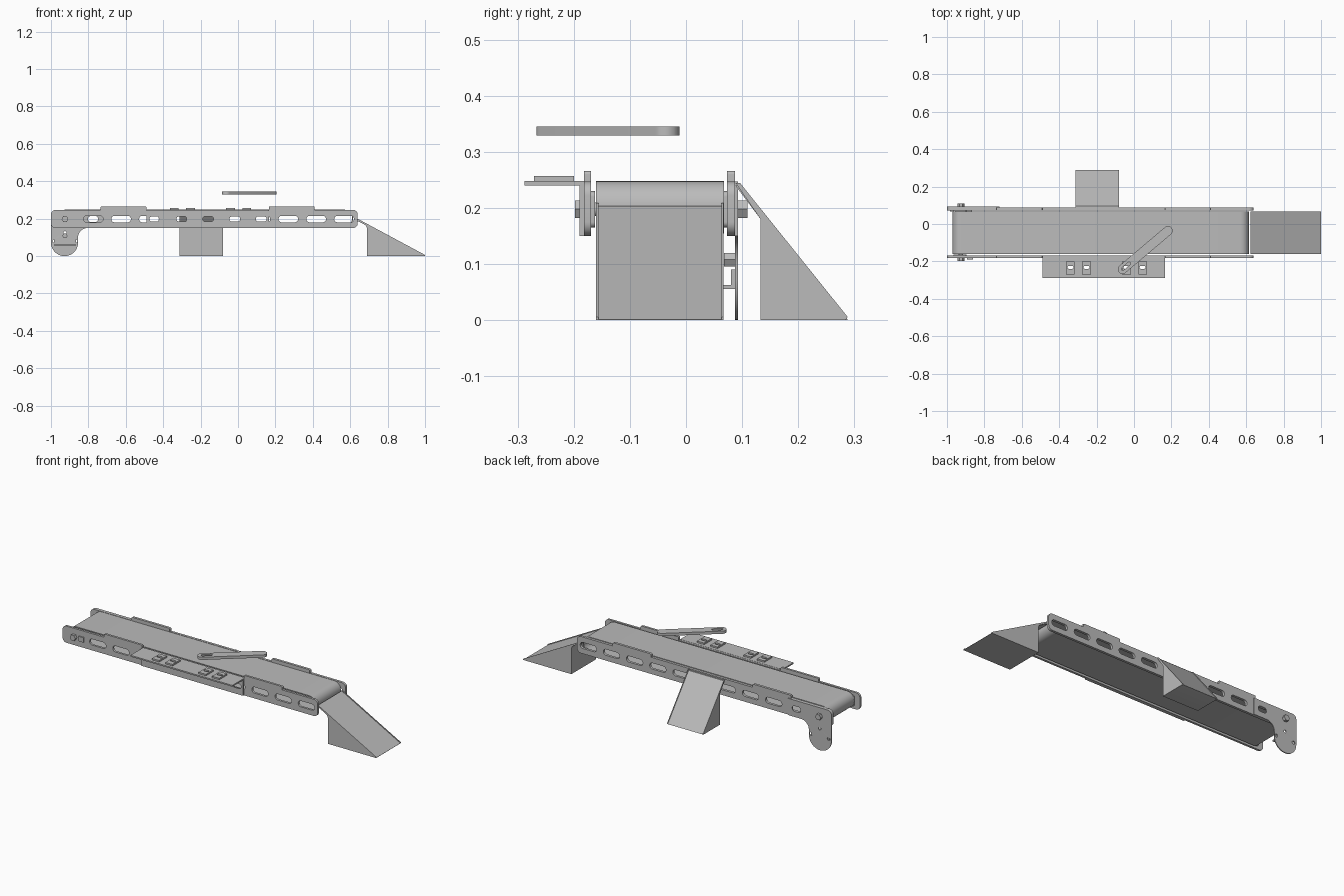
import bpy, bmesh, math
from mathutils import Vector

if "Cube" in bpy.data.objects:
    bpy.data.objects.remove(bpy.data.objects["Cube"])

grey = bpy.data.materials.new("plain grey")
grey.use_nodes = True
colour = (0.5, 0.5, 0.5, 1)
grey.diffuse_color = colour
grey.node_tree.nodes["Principled BSDF"].inputs["Base Color"].default_value = colour


def fillet(corners, steps=8):
    """Outline from (u, v, radius) corners, each rounded by its radius."""
    out = []
    for i, (u, v, r) in enumerate(corners):
        p = Vector((u, v))
        if r == 0:
            out.append(p)
            continue
        a = (Vector(corners[i - 1][:2]) - p).normalized()
        b = (Vector(corners[(i + 1) % len(corners)][:2]) - p).normalized()
        half = a.angle(b) / 2
        centre = p + (a + b).normalized() * (r / math.sin(half))
        start = p + a * (r / math.tan(half)) - centre
        end = p + b * (r / math.tan(half)) - centre
        sweep = math.pi - 2 * half
        for k in range(steps + 1):
            t = k / steps
            out.append(centre + (start * math.sin((1 - t) * sweep)
                                 + end * math.sin(t * sweep)) / math.sin(sweep))
    return out


def rect(u0, u1, v0, v1, r=0):
    return fillet([(u0, v0, r), (u1, v0, r), (u1, v1, r), (u0, v1, r)])


def slot(u, v, length, height):
    return rect(u - length / 2, u + length / 2, v - height / 2, v + height / 2, height * 0.495)


def disc(u, v, r, n=24):
    return [Vector((u + r * math.cos(2 * math.pi * k / n), v + r * math.sin(2 * math.pi * k / n)))
            for k in range(n)]


PLACE = {"xz": lambda u, v, w: (u, w, v),
         "yz": lambda u, v, w: (w, u, v),
         "xy": lambda u, v, w: (u, v, w)}


def slab(name, plane, lo, hi, *loops):
    """Extrude an outline (further loops are holes) between two depths."""
    curve = bpy.data.curves.new(name, "CURVE")
    curve.dimensions = "2D"
    curve.fill_mode = "BOTH"
    curve.extrude = (hi - lo) / 2
    for loop in loops:
        spline = curve.splines.new("POLY")
        spline.points.add(len(loop) - 1)
        for point, p in zip(spline.points, loop):
            point.co = (p[0], p[1], 0, 1)
        spline.use_cyclic_u = True
    temp = bpy.data.objects.new(name + " outline", curve)
    bpy.context.collection.objects.link(temp)
    bpy.context.view_layer.update()
    mesh = bpy.data.meshes.new_from_object(
        temp.evaluated_get(bpy.context.evaluated_depsgraph_get()))
    bpy.data.objects.remove(temp)
    bm = bmesh.new()
    bm.from_mesh(mesh)
    for v in bm.verts:
        v.co = PLACE[plane](v.co.x, v.co.y, v.co.z + (lo + hi) / 2)
    bmesh.ops.remove_doubles(bm, verts=bm.verts, dist=0.00005)
    bmesh.ops.recalc_face_normals(bm, faces=bm.faces)
    bm.to_mesh(mesh)
    bm.free()
    mesh.materials.clear()
    mesh.materials.append(grey)
    obj = bpy.data.objects.new(name, mesh)
    bpy.context.collection.objects.link(obj)
    bpy.ops.object.select_all(action="DESELECT")
    obj.select_set(True)
    bpy.context.view_layer.objects.active = obj
    bpy.ops.object.shade_smooth_by_angle(angle=math.radians(30))
    return obj


MID = 0.198      # height of the slot row
AXLE = -0.925    # x of the drive axle

# Side plates with raised guide tabs and a row of slots
side = fillet([(-1, 0.15, .025), (0.64, 0.15, .025), (0.64, 0.247, .025),
               (0.41, 0.247, 0), (0.41, 0.266, .006), (0.165, 0.266, .006), (0.165, 0.247, 0),
               (-0.49, 0.247, 0), (-0.49, 0.266, .006), (-0.735, 0.266, .006), (-0.735, 0.247, 0),
               (-1, 0.247, .025)])
side_slots = [slot(0.567 - 0.149 * i, MID, 0.105, 0.035) for i in range(10)]
slab("front_side_plate", "xz", -0.182, -0.169, side, *side_slots)
slab("back_side_plate", "xz", 0.073, 0.0875, side, *side_slots)

# Hollow belt loop
slab("belt", "xz", -0.16, 0.068,
     rect(-0.97, 0.615, 0.155, 0.248, 0.046), rect(-0.965, 0.61, 0.16, 0.243, 0.041))

# Drive roller, axle, bearings and bolts
slab("drive_roller", "xz", -0.155, 0.063, disc(AXLE, 0.2015, 0.04))
slab("drive_axle", "xz", -0.192, 0.1, disc(AXLE, MID, 0.012))
for name, lo, hi in (("front", -0.198, -0.182), ("back", 0.093, 0.11)):
    slab(name + "_axle_bolt", "xz", lo, hi, disc(AXLE, MID, 0.018, 6))
for name, lo, hi in (("front", -0.169, -0.162), ("back", 0.067, 0.073)):
    slab(name + "_bearing", "xz", lo, hi, rect(-0.965, -0.895, 0.165, 0.23, 0.01))
slab("tension_block", "xz", -0.189, -0.182, rect(-0.893, -0.862, 0.184, 0.212))

# Motor plate hanging from the back
motor_holes = [disc(AXLE + s * 0.057, 0.08, 0.009) for s in (-1, 1)]
slab("motor_plate", "xz", 0.0875, 0.093,
     fillet([(-1, 0.247, .025), (-0.72, 0.247, 0), (-0.72, 0.15, 0), (-0.855, 0.15, .05),
             (-0.855, 0, .072), (-1, 0, .072)]),
     slot(-0.775, MID, 0.055, 0.032), disc(AXLE, 0.125, 0.008), *motor_holes)
slab("motor_bracket_foot", "xz", 0.066, 0.0875, rect(-0.985, -0.865, 0.056, 0.063))
slab("motor_bracket_wall", "xz", 0.08, 0.0875, rect(-0.985, -0.865, 0.063, 0.09))
slab("motor_bolt", "xz", 0.068, 0.0875, disc(AXLE, 0.108, 0.014, 6))

# Sensor tray: flat shelf with a slotted flange against the front plate
slab("tray_flange", "xz", -0.19, -0.182, rect(-0.49, 0.165, 0.15, 0.248),
     *[slot(x, MID, 0.058, 0.027) for x in (-0.445, -0.3, -0.16, -0.017, 0.124)])
mounts = [x + s * 0.043 for x in (-0.297, 0.003) for s in (-1, 1)]
slab("tray_shelf", "xy", 0.24, 0.248, rect(-0.49, 0.165, -0.288, -0.182),
     *[slot(x, -0.232, 0.032, 0.016) for x in mounts])
for i, x in enumerate(mounts):
    slab(f"tray_mount_{i + 1}", "xy", 0.248, 0.257,
         rect(x - 0.023, x + 0.023, -0.271, -0.2), slot(x, -0.232, 0.032, 0.016))

# Slotted diverter arm held above the belt
arm = slab("diverter_arm", "xy", 0.329, 0.345, slot(0, 0, 0.368, 0.05),
           slot(-0.135, 0, 0.06, 0.016))
arm.location = (0.06, -0.139, 0)
arm.rotation_euler.z = math.atan2(0.203, 0.24)


def chute(name, plane, lo, hi, profile, drop):
    """Solid wedge with a thin raised lip along both sides."""
    lip = 0.004
    low = [(u, v - drop if top else v, r) for u, v, r, top in profile]
    full = [(u, v, r) for u, v, r, top in profile]
    slab(name + "_bed", plane, lo + lip, hi - lip, fillet(low))
    slab(name + "_lip_near", plane, lo, lo + lip, fillet(full))
    slab(name + "_lip_far", plane, hi - lip, hi, fillet(full))


# Exit ramp at the end, and side chute behind
chute("exit_ramp", "xz", -0.16, 0.067,
      [(0.622, 0.209, 0, True), (1.0, 0.006, 0, True), (1.0, 0, 0, False),
       (0.69, 0, 0, False), (0.69, 0.162, 0.03, False), (0.622, 0.2, 0, True)], 0.005)
chute("side_chute", "yz", -0.312, -0.08,
      [(0.088, 0.245, 0, True), (0.096, 0.245, 0, True), (0.288, 0.006, 0, True),
       (0.284, 0, 0, False), (0.133, 0, 0, False), (0.133, 0.18, 0, False)], 0.005)
